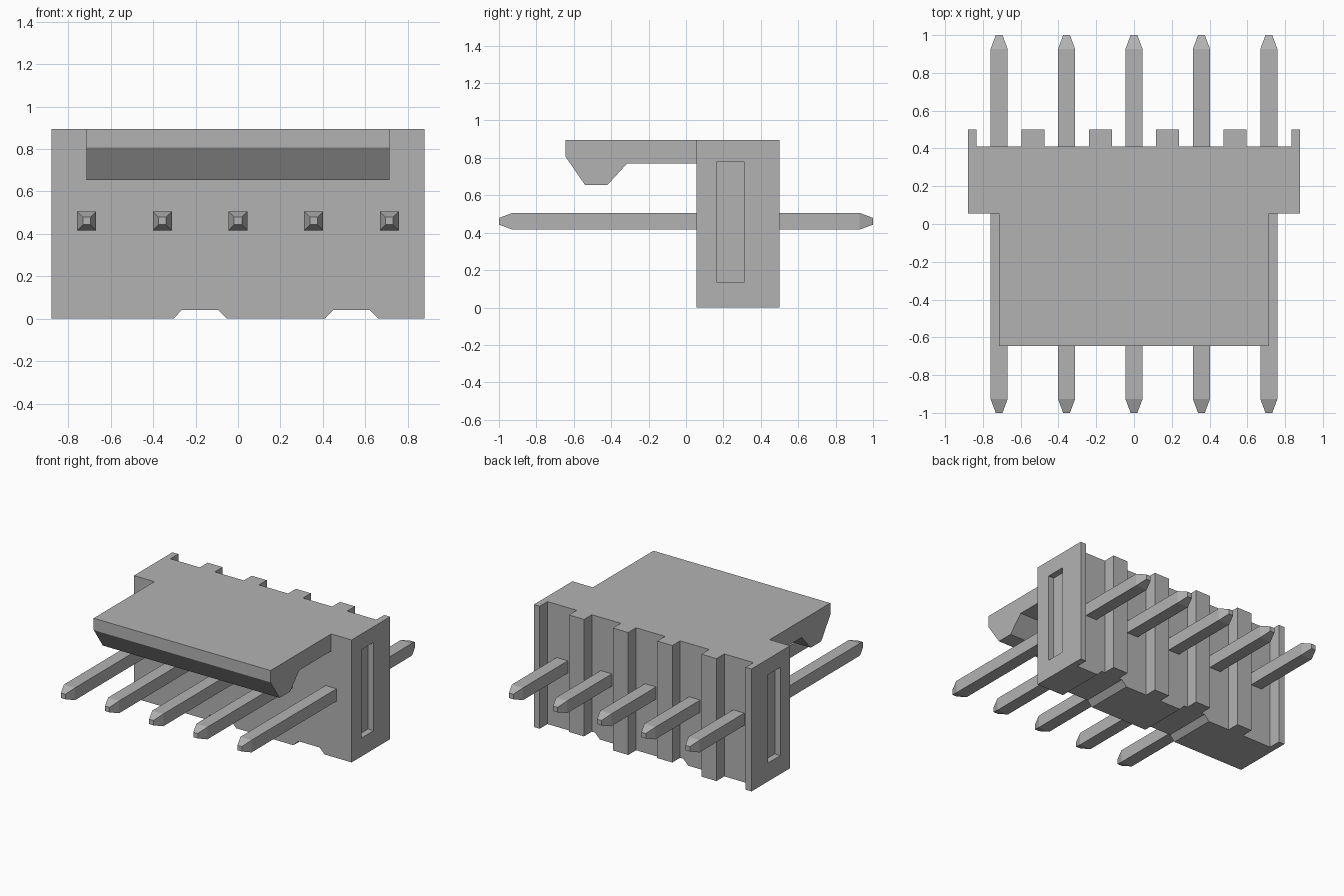
import bpy, bmesh
from mathutils import Vector

cube = bpy.data.objects.get("Cube")
if cube:
    bpy.data.objects.remove(cube, do_unlink=True)

grey = bpy.data.materials.new("plain_grey")
grey.use_nodes = True
grey.diffuse_color = (0.45, 0.45, 0.45, 1)
grey.node_tree.nodes["Principled BSDF"].inputs["Base Color"].default_value = (0.45, 0.45, 0.45, 1)


def finish(name, bm):
    bmesh.ops.recalc_face_normals(bm, faces=bm.faces)
    mesh = bpy.data.meshes.new(name)
    bm.to_mesh(mesh)
    bm.free()
    mesh.materials.append(grey)
    obj = bpy.data.objects.new(name, mesh)
    bpy.context.collection.objects.link(obj)
    return obj


def prism(name, points, axis, start, end):
    """Extrude a 2D outline along an axis; points hold the other two coordinates in order."""
    bm = bmesh.new()
    verts = []
    for p in points:
        co = list(p)
        co.insert("xyz".index(axis), start)
        verts.append(bm.verts.new(co))
    face = bm.faces.new(verts)
    moved = bmesh.ops.extrude_face_region(bm, geom=[face])["geom"]
    shift = Vector([end - start if a == axis else 0 for a in "xyz"])
    bmesh.ops.translate(bm, vec=shift, verts=[v for v in moved if isinstance(v, bmesh.types.BMVert)])
    return finish(name, bm)


def cut(target, cutter):
    cutter.hide_render = True
    mod = target.modifiers.new("cut", "BOOLEAN")
    mod.operation = "DIFFERENCE"
    mod.solver = "EXACT"
    mod.object = cutter
    bpy.context.view_layer.objects.active = target
    bpy.ops.object.modifier_apply(modifier=mod.name)
    bpy.data.objects.remove(cutter, do_unlink=True)


PITCH = 0.357
HALF, FRONT, BACK, RIB, TOP = 0.88, 0.055, 0.41, 0.50, 0.895

# Housing: plan outline with ribs along the back
outline = [(-HALF, FRONT), (HALF, FRONT), (HALF, RIB), (0.833, RIB), (0.833, BACK)]
for i in (1.5, 0.5, -0.5, -1.5):
    c = i * PITCH
    outline += [(c + 0.061, BACK), (c + 0.061, RIB), (c - 0.061, RIB), (c - 0.061, BACK)]
outline += [(-0.833, BACK), (-0.833, RIB), (-HALF, RIB)]
housing = prism("housing", outline, "z", 0, TOP)

# Sloped notches through the underside
for c in (-0.5 * PITCH, 1.5 * PITCH):
    notch = [(c - 0.165, -0.04), (c + 0.165, -0.04), (c + 0.087, 0.04), (c - 0.087, 0.04)]
    cut(housing, prism("notch_cutter", notch, "y", -0.2, 0.8))

# Shallow slots in both ends
slot = [(0.167, 0.135), (0.31, 0.135), (0.31, 0.78), (0.167, 0.78)]
for side in (-1, 1):
    cut(housing, prism("slot_cutter", slot, "x", side * (HALF - 0.045), side * (HALF + 0.1)))

# Overhanging latch with hooked lip
hook = [(FRONT, TOP), (-0.645, TOP), (-0.645, 0.808), (-0.54, 0.655),
        (-0.42, 0.655), (-0.315, 0.77), (FRONT, 0.77)]
prism("latch", hook, "x", -0.715, 0.715)


# Square pins with tapered tips
def pin(name, x, z):
    bm = bmesh.new()
    rings = []
    for y, r in ((-1, 0.018), (-0.927, 0.045), (0.927, 0.045), (1, 0.018)):
        rings.append([bm.verts.new((x + sx * r, y, z + sz * r))
                      for sx, sz in ((-1, -1), (1, -1), (1, 1), (-1, 1))])
    for a, b in zip(rings, rings[1:]):
        for k in range(4):
            n = (k + 1) % 4
            bm.faces.new((a[k], a[n], b[n], b[k]))
    bm.faces.new(rings[0])
    bm.faces.new(rings[-1])
    return finish(name, bm)


for i in range(5):
    pin(f"pin_{i + 1}", (i - 2) * PITCH, 0.461)
